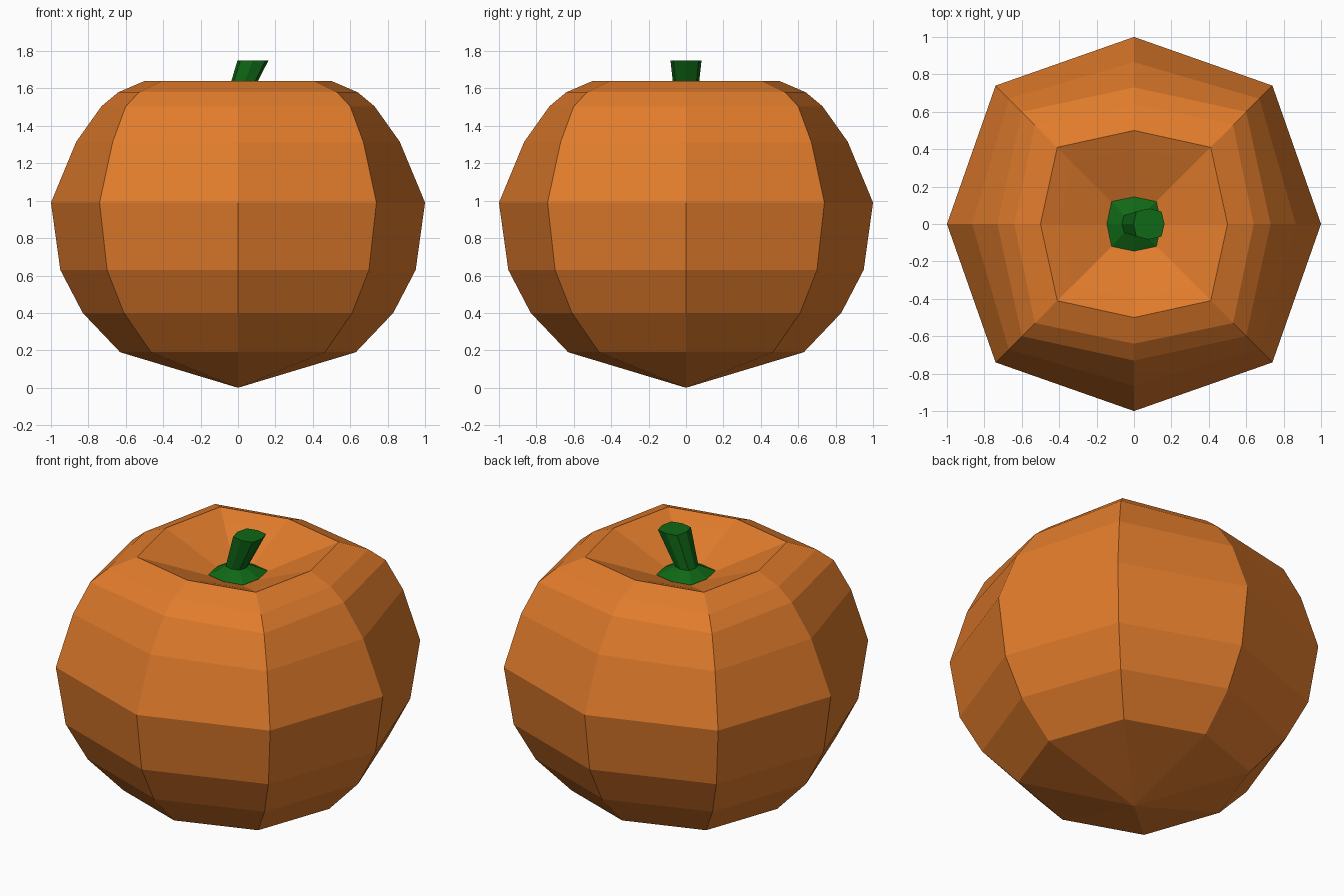
import bpy, bmesh

if "Cube" in bpy.data.objects:
    bpy.data.objects.remove(bpy.data.objects["Cube"])


def material(name, color):
    m = bpy.data.materials.new(name)
    m.diffuse_color = (*color, 1)
    m.use_nodes = True
    m.node_tree.nodes["Principled BSDF"].inputs["Base Color"].default_value = m.diffuse_color
    return m


def ring(bm, r, d, z, cx=0.0):
    # eight points: r on the axes, (d, d) on the diagonals
    pts = [(r, 0), (d, d), (0, r), (-d, d), (-r, 0), (-d, -d), (0, -r), (d, -d)]
    return [bm.verts.new((cx + x, y, z)) for x, y in pts]


def lofted(name, rings, bottom, top, mat):
    """Skin eight-sided rings and fan each end to a centre point (x, z)."""
    bm = bmesh.new()
    loops = [ring(bm, *r) for r in rings]
    for a, b in zip(loops, loops[1:]):
        for i in range(8):
            j = (i + 1) % 8
            bm.faces.new((a[i], a[j], b[j], b[i]))
    for loop, (x, z) in ((loops[0][::-1], bottom), (loops[-1], top)):
        tip = bm.verts.new((x, 0, z))
        for i in range(8):
            bm.faces.new((loop[i], loop[(i + 1) % 8], tip))
    bmesh.ops.recalc_face_normals(bm, faces=bm.faces)
    mesh = bpy.data.meshes.new(name)
    bm.to_mesh(mesh)
    bm.free()
    mesh.materials.append(mat)
    obj = bpy.data.objects.new(name, mesh)
    bpy.context.collection.objects.link(obj)
    return obj


orange = material("orange_skin", (0.75, 0.2, 0.025))
green = material("green_stem", (0.005, 0.14, 0.008))

# Pumpkin body: (axis radius, diagonal coordinate, height), dished at the top
lofted("pumpkin_body", [
    (0.63, 0.465, 0.19), (0.83, 0.61, 0.40), (0.95, 0.70, 0.63),
    (1.00, 0.74, 0.99), (0.865, 0.67, 1.315), (0.73, 0.60, 1.505),
    (0.64, 0.53, 1.58), (0.50, 0.41, 1.64), (0.40, 0.33, 1.60),
], (0, 0.0), (0, 1.43), orange)

# Stem: flared foot, narrow neck, leaning tip
lofted("stem", [
    (0.145, 0.12, 1.495), (0.06, 0.047, 1.54, -0.005), (0.083, 0.067, 1.75, 0.08),
], (0, 1.49), (0.08, 1.75), green)
